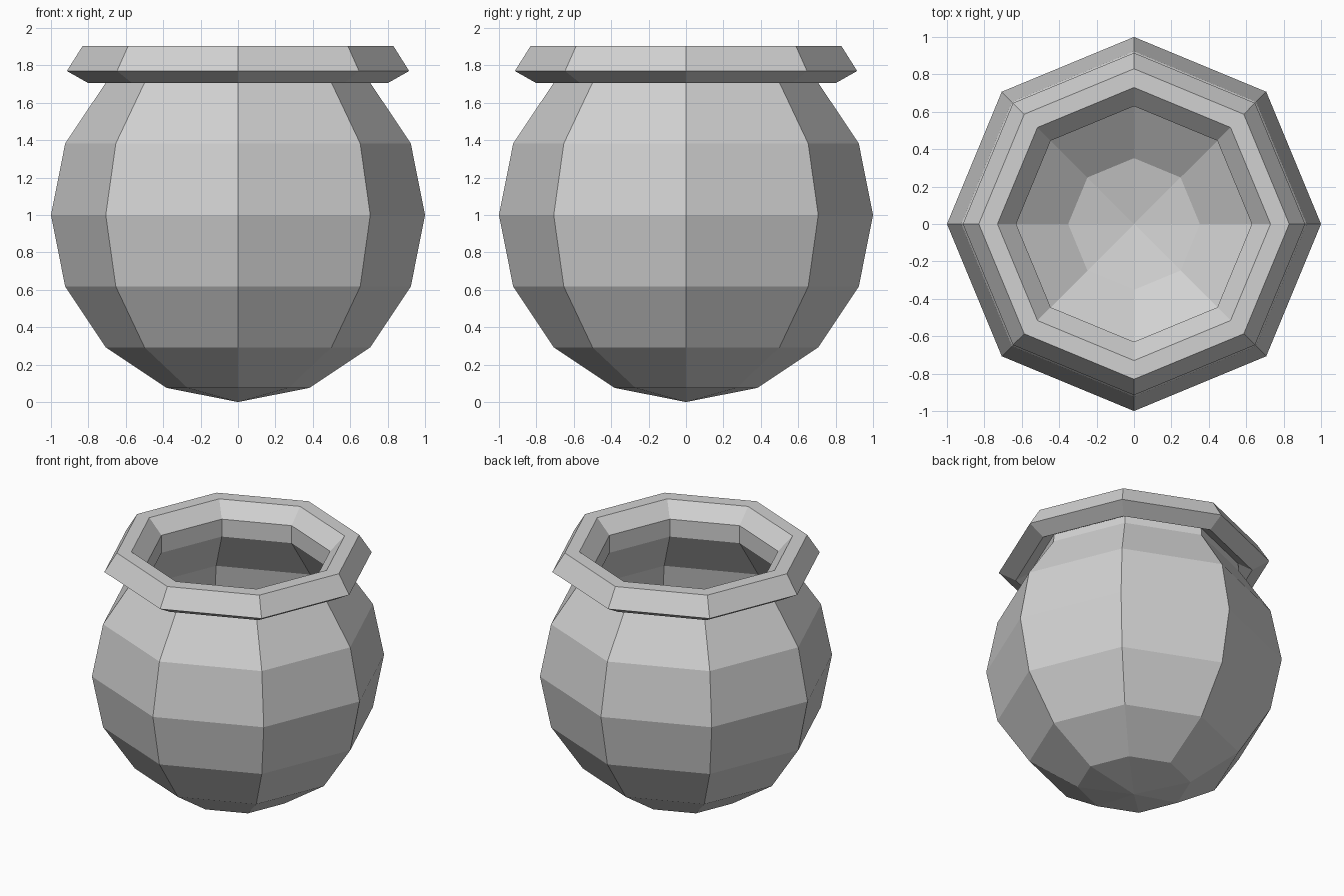
import bpy
import bmesh
from math import sin, cos, pi

SIDES = 8

cube = bpy.data.objects.get("Cube")
if cube:
    bpy.data.objects.remove(cube, do_unlink=True)

# Plain clay grey
grey = bpy.data.materials.new("light_grey")
grey.use_nodes = True
color = (0.64, 0.64, 0.64, 1)
grey.diffuse_color = color
bsdf = next(n for n in grey.node_tree.nodes if n.type == 'BSDF_PRINCIPLED')
bsdf.inputs["Base Color"].default_value = color
bsdf.inputs["Roughness"].default_value = 0.8


def ring(bm, r, z):
    """One ring of vertices, or a single pole vertex when r is zero."""
    if r < 1e-4:
        return [bm.verts.new((0, 0, z))] * SIDES
    return [bm.verts.new((r * cos(2 * pi * i / SIDES), r * sin(2 * pi * i / SIDES), z))
            for i in range(SIDES)]


def lathe(name, profiles):
    """Revolve each (radius, height) profile into flat-faced bands."""
    bm = bmesh.new()
    for profile in profiles:
        rings = [ring(bm, r, z) for r, z in profile]
        for a, b in zip(rings, rings[1:]):
            for i in range(SIDES):
                j = (i + 1) % SIDES
                corners = dict.fromkeys((a[i], a[j], b[j], b[i]))
                bm.faces.new(list(corners))
    mesh = bpy.data.meshes.new(name)
    bm.to_mesh(mesh)
    bm.free()
    mesh.materials.append(grey)
    obj = bpy.data.objects.new(name, mesh)
    bpy.context.collection.objects.link(obj)
    return obj


def arc(radius, steps):
    """Points of a circle about z = 1, climbing from the bottom pole."""
    return [(radius * sin(k * pi / 8), 1 - radius * cos(k * pi / 8)) for k in range(steps)]


# Round pot body: outer wall and the inner wall of the hollow
shoulder = (0.707, 1.707)
neck = (0.63, 1.67)
outer_wall = arc(1.0, 6) + [shoulder]
inner_wall = [neck] + arc(0.92, 6)[::-1]
lathe("pot_body", [outer_wall, inner_wall])

# Flared rim with an overhanging lip and a sloped mouth
lathe("pot_rim", [[shoulder, (0.705, 1.76), (0.80, 1.705), (0.915, 1.77),
                   (0.83, 1.905), (0.73, 1.905), (0.63, 1.80), neck]])
